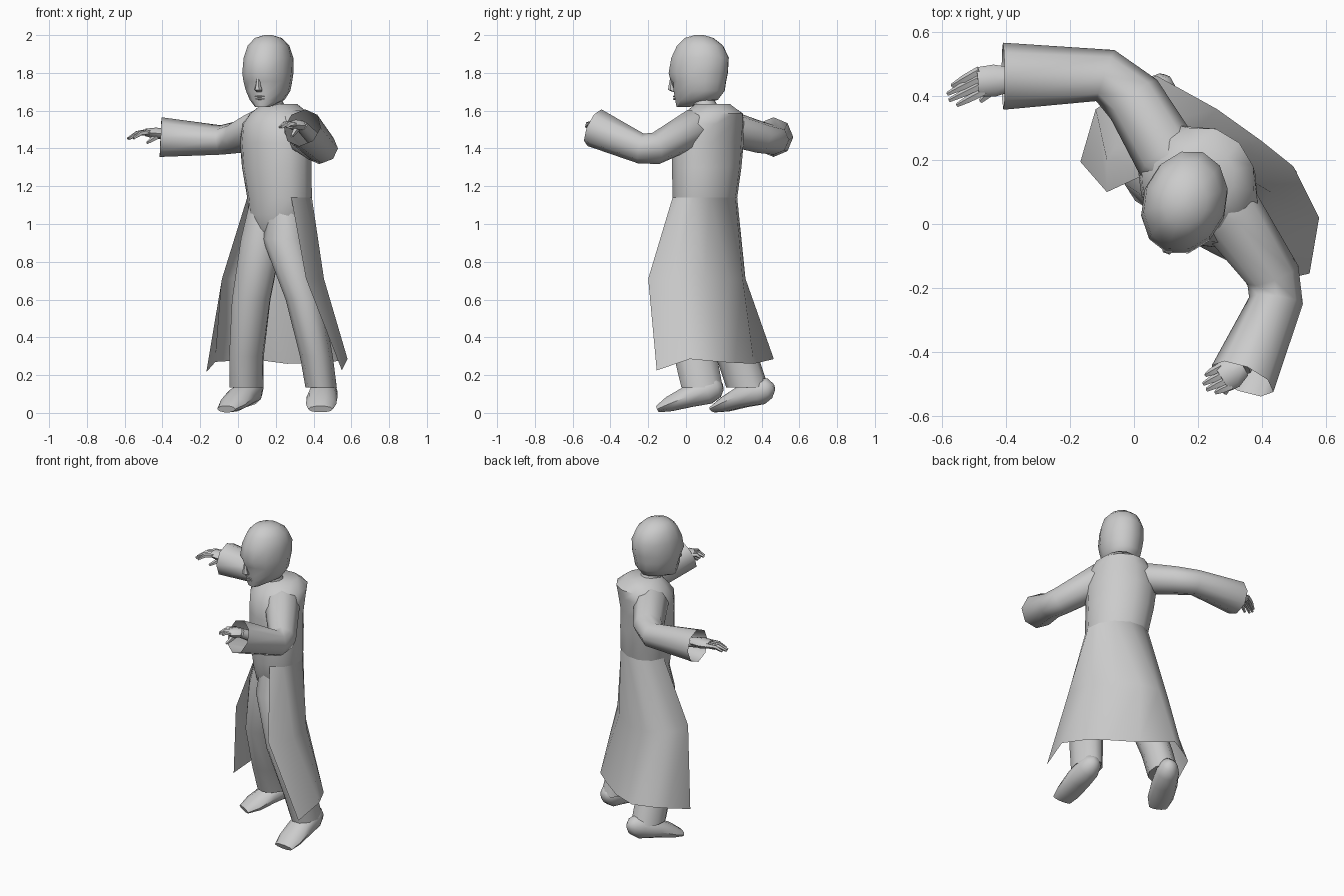
import bpy, math
from mathutils import Vector

UP = Vector((0, 0, 1))


def finish(name, verts, faces, angle=50):
    me = bpy.data.meshes.new(name)
    me.from_pydata([tuple(v) for v in verts], [], faces)
    ob = bpy.data.objects.new(name, me)
    bpy.context.collection.objects.link(ob)
    bpy.ops.object.select_all(action='DESELECT')
    ob.select_set(True)
    bpy.context.view_layer.objects.active = ob
    bpy.ops.object.mode_set(mode='EDIT')
    bpy.ops.mesh.select_all(action='SELECT')
    bpy.ops.mesh.normals_make_consistent(inside=False)
    bpy.ops.object.mode_set(mode='OBJECT')
    bpy.ops.object.shade_smooth_by_angle(angle=math.radians(angle))
    return ob


def loft(name, rings, n=8, yaw=None, caps=(True, True), angle=50):
    """Rings are (x, y, z, half width, half depth); level if yaw is given, else square to the path."""
    cs = [Vector(r[:3]) for r in rings]
    verts = []
    for i, r in enumerate(rings):
        if yaw is None:
            a = (cs[i] - cs[i - 1]).normalized() if i else Vector()
            b = (cs[i + 1] - cs[i]).normalized() if i < len(cs) - 1 else Vector()
            t = (a + b).normalized()
            u = t.cross(UP).normalized()
            v = u.cross(t)
        else:
            u = Vector((math.cos(yaw), math.sin(yaw), 0))
            v = Vector((-math.sin(yaw), math.cos(yaw), 0))
        for k in range(n):
            w = 2 * math.pi * k / n
            verts.append(cs[i] + u * r[3] * math.cos(w) + v * r[4] * math.sin(w))
    faces = [(i * n + k, i * n + (k + 1) % n, (i + 1) * n + (k + 1) % n, (i + 1) * n + k)
             for i in range(len(rings) - 1) for k in range(n)]
    if caps[0]:
        faces.append(tuple(range(n)))
    if caps[1]:
        faces.append(tuple(range((len(rings) - 1) * n, len(rings) * n)))
    return finish(name, verts, faces, angle)


def hand(side, wrist, knuckle, tip, thumb):
    w, k, t = Vector(wrist), Vector(knuckle), Vector(tip)
    d = (t - w).normalized()
    s = d.cross(UP).normalized()
    loft("palm_" + side, [(*w, .034, .028), (*w.lerp(k, .55), .05, .03), (*k, .046, .02)], 8)
    for i in range(4):
        o = (i - 1.5) * .022
        a = k + s * o - d * .015
        b = t + s * o * .95 - d * abs(o) * .9
        m = a.lerp(b, .55) + UP * .012
        loft(f"finger_{side}_{i}", [(*a, .014, .016), (*m, .013, .013), (*b, .007, .007)], 5)
    a, b = w.lerp(k, .3), Vector(thumb)
    loft("thumb_" + side, [(*a, .02, .018), (*a.lerp(b, .6), .015, .014), (*b, .008, .008)], 5)


# Coat body, turned towards the front left; ring 3 is the waist seam
TURN = math.radians(-45)
body = loft("coat_body", [
    (.19, .09, .90, .06, .05), (.195, .095, .97, .14, .10), (.21, .10, 1.05, .172, .135),
    (.22, .10, 1.14, .19, .155), (.205, .11, 1.30, .205, .165), (.20, .115, 1.43, .215, .165),
    (.205, .125, 1.53, .20, .17), (.22, .145, 1.585, .165, .155), (.22, .14, 1.635, .09, .10)], 12, TURN)

# Open coat skirt: hangs from the waist seam, from one front edge around the back to the other
waist = [body.data.vertices[3 * 12 + k % 12].co.copy() for k in range(7, -2, -1)]
rows = [
    [(-.085, .10), (-.085, .20), (-.03, .28), (.07, .315), (.20, .30), (.33, .23), (.43, .10), (.455, -.07), (.36, -.20)],
    [(-.168, .195), (-.12, .36), (-.04, .41), (.07, .465), (.26, .36), (.40, .26), (.50, .18), (.58, .02), (.55, -.155)]]
heights = [[.71] * 9, [.215, .27, .275, .285, .26, .265, .27, .285, .225]]
pts = waist + [(x, y, z) for r, h in zip(rows, heights) for (x, y), z in zip(r, h)]
finish("coat_skirt", pts, [(r * 9 + c, r * 9 + c + 1, r * 9 + c + 10, r * 9 + c + 9)
                           for r in range(2) for c in range(8)], 60)

# Sleeves, open at the cuffs
loft("sleeve_right", [(.20, .13, 1.53, .07, .07), (.10, .22, 1.51, .105, .095), (.0, .39, 1.46, .095, .085),
                      (-.09, .465, 1.445, .085, .078), (-.41, .463, 1.46, .105, .105)], 8, caps=(True, False))
loft("sleeve_left", [(.22, .11, 1.535, .07, .07), (.30, .035, 1.505, .105, .105), (.435, -.16, 1.40, .085, .085),
                     (.445, -.24, 1.40, .085, .08), (.34, -.485, 1.51, .105, .105)], 8, caps=(True, False))
# Forearms inside the cuffs
loft("forearm_right", [(-.20, .465, 1.45, .04, .04), (-.39, .45, 1.47, .034, .03)], 8)
loft("forearm_left", [(.42, -.30, 1.43, .04, .04), (.335, -.45, 1.52, .034, .03)], 8)

# Hands
hand("right", (-.37, .455, 1.475), (-.49, .445, 1.485), (-.59, .395, 1.45), (-.48, .385, 1.43))
hand("left", (.34, -.445, 1.52), (.275, -.485, 1.525), (.215, -.515, 1.51), (.285, -.53, 1.465))

# Trouser legs
loft("leg_right", [(.14, .13, 1.12, .08, .08), (.125, .125, .92, .115, .11), (.07, .16, .60, .105, .11),
                   (.045, .27, .30, .09, .115), (.045, .325, .135, .088, .115)], 10, math.radians(-20))
loft("leg_left", [(.25, .04, 1.12, .09, .08), (.25, .035, .92, .12, .115), (.35, -.02, .60, .098, .115),
                  (.415, .05, .30, .087, .12), (.44, .085, .135, .083, .115)], 10, 0)

# Shoes, heels raised
loft("shoe_right", [(.095, .465, .135, .02, .02), (.088, .44, .13, .05, .055), (.065, .39, .115, .07, .075),
                    (.015, .30, .085, .08, .06), (-.03, .21, .046, .078, .042), (-.062, .15, .02, .055, .019)], 10)
loft("shoe_left", [(.46, .195, .14, .02, .02), (.457, .17, .135, .052, .055), (.454, .115, .118, .072, .075),
                   (.445, .01, .085, .082, .06), (.44, -.09, .046, .08, .042), (.437, -.15, .02, .065, .019)], 10)

# Neck and head, face turned slightly
HY = math.radians(-20)


def at(side, back, z):
    return (.158 + math.cos(HY) * side - math.sin(HY) * back,
            .065 + math.sin(HY) * side + math.cos(HY) * back, z)


loft("neck", [(.20, .12, 1.58, .075, .075), (.18, .095, 1.65, .058, .06), (.17, .08, 1.72, .06, .06)], 10, HY)
profile = [(-.085, 1.62, .04, .035), (-.01, 1.657, .088, .12), (.005, 1.705, .115, .142), (0, 1.755, .126, .155),
           (0, 1.80, .132, .165), (.01, 1.88, .128, .16), (.01, 1.945, .108, .127),
           (.005, 1.985, .07, .078), (.005, 2.0, .02, .025)]
head = loft("head", [(*at(0, k, z), a, b) for k, z, a, b in profile], 12, HY)
# Eye sockets pushed back into the face
inward = Vector(at(0, .018, 0)) - Vector(at(0, 0, 0))
for i in (8, 10):
    head.data.vertices[3 * 12 + i].co += inward
# Nose and lips
loft("nose", [(*at(0, -.148, 1.775), .008, .010), (*at(0, -.15, 1.735), .014, .016),
              (*at(0, -.148, 1.71), .022, .022), (*at(0, -.135, 1.70), .014, .010)], 6, HY)
for nm, z, w in (("upper_lip", 1.675, .03), ("lower_lip", 1.662, .025)):
    loft(nm, [(*at(-w, -.118, z), .004, .003), (*at(0, -.134, z), .009, .006), (*at(w, -.118, z), .004, .003)], 6)
